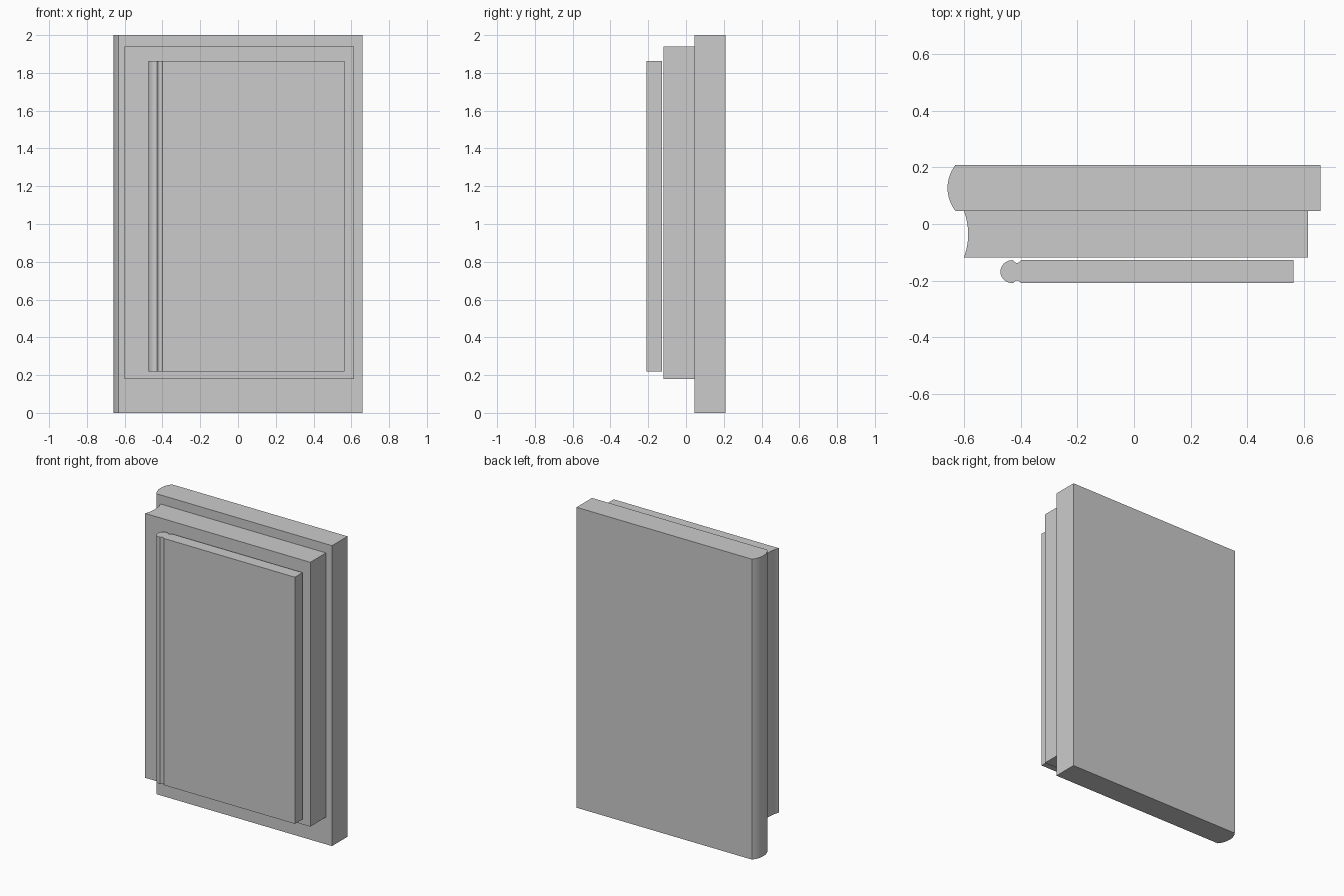
import bpy, bmesh, math

if "Cube" in bpy.data.objects:
    bpy.data.objects.remove(bpy.data.objects["Cube"])


def bow(x, y0, y1, depth, n=16):
    """Circular-style spine curve from y1 down to y0, bulging by depth (negative = outwards)."""
    h, c = (y1 - y0) / 2, (y0 + y1) / 2
    r = (h * h + depth * depth) / (2 * abs(depth))
    a = math.asin(h / r)
    s = math.copysign(1, depth)
    return [(x + s * (r * math.cos(a - 2 * a * i / n) - r * math.cos(a)),
             c + r * math.sin(a - 2 * a * i / n)) for i in range(n + 1)]


def book(name, spine, x1, y0, y1, z0, z1):
    """Extrude a book outline (spine curve plus square fore edge) upwards."""
    bm = bmesh.new()
    outline = spine + [(x1, y0), (x1, y1)]
    face = bm.faces.new([bm.verts.new((x, y, z0)) for x, y in outline])
    top = bmesh.ops.extrude_face_region(bm, geom=[face])["geom"]
    verts = [v for v in top if isinstance(v, bmesh.types.BMVert)]
    bmesh.ops.translate(bm, verts=verts, vec=(0, 0, z1 - z0))
    if not face.is_valid or len(bm.faces) < len(outline) + 2:
        bm.faces.new([v for v in bm.verts if v not in verts])
    bmesh.ops.recalc_face_normals(bm, faces=bm.faces)
    mesh = bpy.data.meshes.new(name)
    bm.to_mesh(mesh)
    bm.free()
    obj = bpy.data.objects.new(name, mesh)
    bpy.context.collection.objects.link(obj)
    bpy.ops.object.select_all(action='DESELECT')
    obj.select_set(True)
    bpy.context.view_layer.objects.active = obj
    bpy.ops.object.shade_smooth_by_angle(angle=math.radians(30))


# Large book with a rounded spine
book("large_book", bow(-0.632, 0.046, 0.209, -0.028), 0.66, 0.046, 0.209, 0, 2)

# Medium book with a hollowed spine
book("medium_book", bow(-0.602, -0.118, 0.046, 0.015), 0.615, -0.118, 0.046, 0.18, 1.94)

# Small book: hinge grooves on both covers and a beaded spine
y0, y1 = -0.209, -0.128
mid, half = (y0 + y1) / 2, (y1 - y0) / 2
groove = [(-0.40 - 0.028 * i / 8, half - 0.010 * math.sin(math.pi * i / 8)) for i in range(9)]
bead = [(-0.43 - 0.043 * math.sin(math.pi * i / 20), half * math.cos(math.pi * i / 20))
        for i in range(21)]
profile = groove + bead + [(x, -y) for x, y in reversed(groove)]
book("small_book", [(x, mid + y) for x, y in profile], 0.565, y0, y1, 0.22, 1.862)
